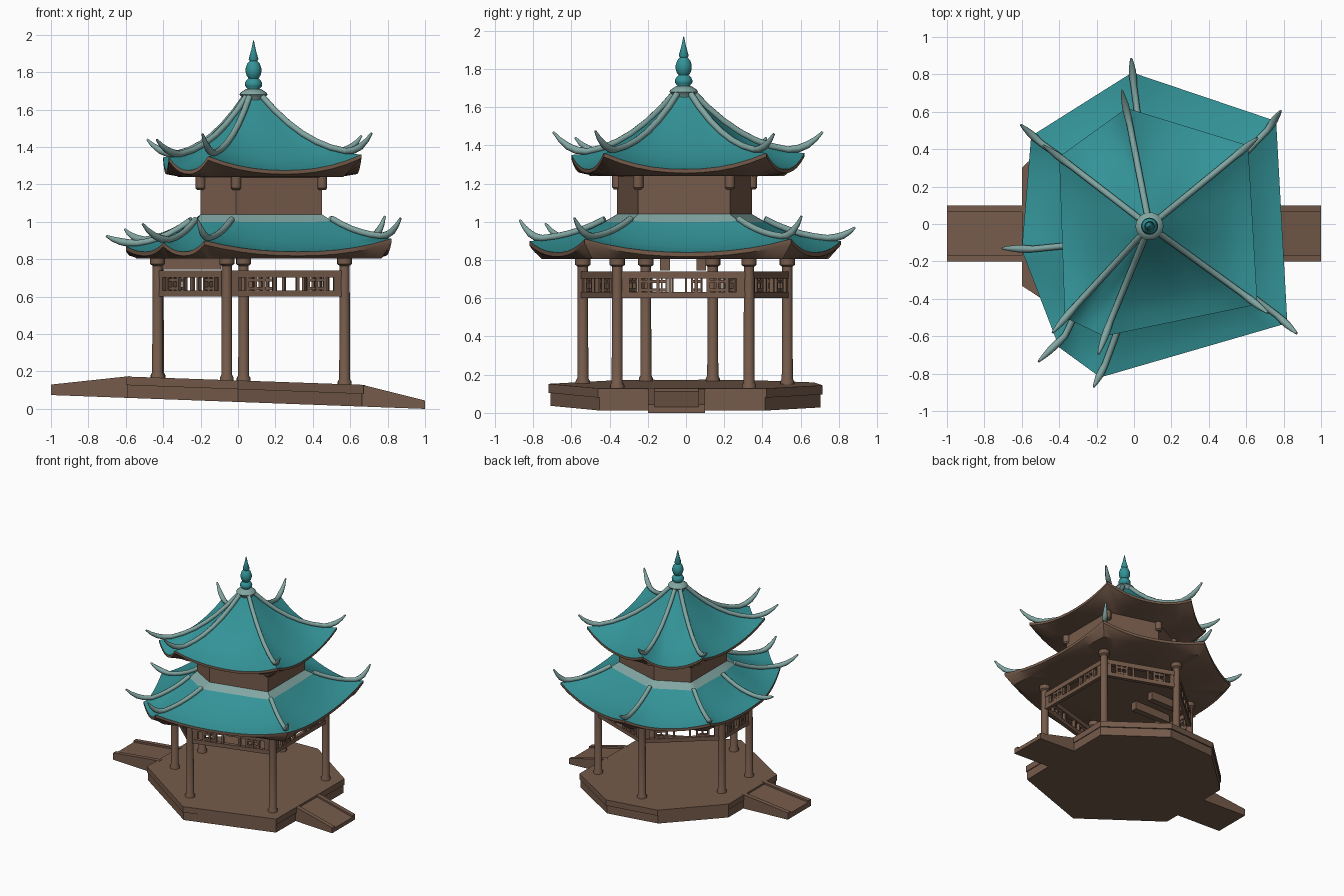
import bpy, bmesh, math
from mathutils import Vector

if "Cube" in bpy.data.objects:
    bpy.data.objects.remove(bpy.data.objects["Cube"])


def material(name, rgb):
    m = bpy.data.materials.new(name)
    m.diffuse_color = (*rgb, 1)
    m.use_nodes = True
    m.node_tree.nodes["Principled BSDF"].inputs["Base Color"].default_value = m.diffuse_color
    return m


TEAL = material("teal_tile", (0.033, 0.29, 0.31))
PALE = material("pale_ridge", (0.22, 0.38, 0.36))
BROWN = material("brown_wood", (0.18, 0.105, 0.07))


def finish(bm, name, mats, angle=35):
    bmesh.ops.recalc_face_normals(bm, faces=bm.faces)
    me = bpy.data.meshes.new(name)
    bm.to_mesh(me)
    bm.free()
    for m in mats:
        me.materials.append(m)
    ob = bpy.data.objects.new(name, me)
    bpy.context.collection.objects.link(ob)
    bpy.ops.object.select_all(action='DESELECT')
    ob.select_set(True)
    bpy.context.view_layer.objects.active = ob
    bpy.ops.object.shade_smooth_by_angle(angle=math.radians(angle))
    return ob


def add_prism(bm, pts, bottom, top):
    """Closed prism; bottom and top are heights as functions of x."""
    lo = [bm.verts.new((x, y, bottom(x))) for x, y in pts]
    hi = [bm.verts.new((x, y, top(x))) for x, y in pts]
    n = len(pts)
    bm.faces.new(lo[::-1])
    bm.faces.new(hi)
    for i in range(n):
        bm.faces.new((lo[i], lo[(i + 1) % n], hi[(i + 1) % n], hi[i]))


def add_bar(bm, a, b, u0, u1, z0, z1, th):
    """Bar on the line a-b between fractions u0 and u1."""
    a, b = Vector(a), Vector(b)
    d = (b - a).normalized()
    n = Vector((-d.y, d.x)) * th / 2
    p, q = a.lerp(b, u0), a.lerp(b, u1)
    add_prism(bm, [p - n, q - n, q + n, p + n], lambda x: z0, lambda x: z1)


def add_lathe(bm, cx, cy, profile, n=16):
    rings = [[bm.verts.new((cx + r * math.cos(2 * math.pi * i / n),
                            cy + r * math.sin(2 * math.pi * i / n), z)) for i in range(n)]
             for r, z in profile]
    for A, B in zip(rings, rings[1:]):
        for i in range(n):
            bm.faces.new((A[i], A[(i + 1) % n], B[(i + 1) % n], B[i]))
    bm.faces.new(rings[0][::-1])
    bm.faces.new(rings[-1])


def tube(name, pts, radii, mat):
    cu = bpy.data.curves.new(name, 'CURVE')
    cu.dimensions = '3D'
    cu.bevel_depth = 1
    cu.bevel_resolution = 2
    cu.use_fill_caps = True
    sp = cu.splines.new('POLY')
    sp.points.add(len(pts) - 1)
    for p, co, r in zip(sp.points, pts, radii):
        p.co = (*co, 1)
        p.radius = r
    cu.materials.append(mat)
    ob = bpy.data.objects.new(name, cu)
    bpy.context.collection.objects.link(ob)
    bpy.ops.object.select_all(action='DESELECT')
    ob.select_set(True)
    bpy.context.view_layer.objects.active = ob
    bpy.ops.object.convert(target='MESH')
    bpy.ops.object.shade_smooth_by_angle(angle=math.radians(50))


def roof(name, inner, outer, tips, ztop, zmid, zcor, drop, soffit, pale_rows):
    """Curved roof: slope, fascia and soffit from rings, then the corner ridges."""
    n, seg = len(outer), 10
    inner, outer = [Vector(p) for p in inner], [Vector(p) for p in outer]

    def point(i, s, t):
        j = (i + 1) % n
        k = abs(2 * s - 1) ** 2.2
        p = inner[i].lerp(inner[j], s).lerp(outer[i].lerp(outer[j], s), t)
        ze = zmid + (zcor[i] * (1 - s) + zcor[j] * s - zmid) * k
        f = 1 - (1 - t) ** (1.5 + 0.6 * k)
        return Vector((p.x, p.y, ztop - (ztop - ze) * f))

    bm = bmesh.new()
    ts = [0, .14, .28, .42, .56, .7, .85, 1]
    cells = [(i, s / seg) for i in range(n) for s in range(seg)]
    rows = [[point(i, s, t) for i, s in cells] for t in ts]
    rows.append([p - Vector((0, 0, drop)) for p in rows[-1]])
    for t, z in soffit:
        rows.append([Vector((*point(i, s, t).xy, z)) for i, s in cells])
    V = [[bm.verts.new(p) for p in r] for r in rows]
    m = len(cells)
    for r in range(len(V) - 1):
        for c in range(m):
            f = bm.faces.new((V[r][c], V[r + 1][c], V[r + 1][(c + 1) % m], V[r][(c + 1) % m]))
            f.material_index = 1 if r < pale_rows else 0 if r < len(ts) - 1 else 2
    finish(bm, name, [TEAL, PALE, BROWN], 40)
    # corner ridges with upturned tips
    for i, tip in enumerate(tips):
        pts = [point(i, 0, t) + Vector((0, 0, .012)) for t in ts[pale_rows:-1]]
        e, tip = pts[-1], Vector(tip)
        rise = tip.z - e.z
        for u, v in ((.3, .06), (.55, .25), (.8, .6), (1, 1)):
            q = e.lerp(tip, u)
            pts.append(Vector((q.x, q.y, e.z + rise * v)))
        tube(f"{name}_ridge_{i + 1}", pts, [.017] * (len(pts) - 4) + [.02, .019, .013, .006], PALE)


C = (0.083, -0.012)

# stone platform: two tilted slabs on one outline
outline = [(.68, .42), (.23, .715), (-.21, .67), (-.6, .3), (-.6, -.33), (0, -.72), (.67, -.46)]
bm = bmesh.new()
add_prism(bm, outline, lambda x: .115 - .037 * x, lambda x: .162 - .035 * x)
add_prism(bm, [(x * .99, y * .985) for x, y in outline],
          lambda x: .047 - .037 * x, lambda x: .12 - .037 * x)
finish(bm, "platform", [BROWN])

# entrance ramps with low curbs
for side, x0, x1, zt0, zt1 in (("left", -1, -.58, .14, .185), ("right", 1, .66, .055, .14)):
    slope = (zt1 - zt0) / (x1 - x0)
    bm = bmesh.new()
    for y0, y1, up in ((-.2, -.165, 0), (-.165, .065, -.014), (.065, .1, 0)):
        add_prism(bm, [(x0, y0), (x1, y0), (x1, y1), (x0, y1)], lambda x: .047 - .037 * x,
                  lambda x, up=up: zt0 + (x - x0) * slope + up)
    finish(bm, f"{side}_ramp", [BROWN])

# columns with foot and capital
columns = [(.57, .33), (.03, .53), (-.425, .14), (-.43, -.21), (-.06, -.54), (.57, -.36)]
for i, (x, y) in enumerate(columns):
    bm = bmesh.new()
    z = .155 - .035 * x
    add_lathe(bm, x, y, [(.037, z - .03), (.037, z + .02), (.029, z + .035), (.027, .775),
                         (.04, .785), (.04, .825)])
    finish(bm, f"column_{i + 1}", [BROWN])

# lattice friezes between the columns
for i in range(6):
    a, b = columns[i], columns[(i + 1) % 6]
    bm = bmesh.new()
    add_bar(bm, a, b, .03, .97, .61, .642, .03)
    add_bar(bm, a, b, .03, .97, .712, .75, .03)
    for u, w in ((.06, .07), (.17, .025), (.24, .02), (.31, .025), (.40, .025), (.60, .025),
                 (.69, .025), (.76, .02), (.83, .025), (.94, .07)):
        add_bar(bm, a, b, u - w / 2, u + w / 2, .63, .72, .024)
    for u0, u1 in ((.17, .31), (.69, .83)):
        for z in (.654, .698):
            add_bar(bm, a, b, u0, u1, z - .008, z + .008, .022)
    finish(bm, f"frieze_{i + 1}", [BROWN])

# two short beams under the ceiling
bm = bmesh.new()
for y in (-.11, .08):
    add_bar(bm, (-.42, y), (-.09, y), 0, 1, .755, .825, .05)
finish(bm, "ceiling_beams", [BROWN])

# upper storey wall and hanging posts
body = [(.45, .23), (.05, .345), (-.2, .22), (-.2, -.25), (-.01, -.36), (.45, -.25)]
bm = bmesh.new()
add_prism(bm, body, lambda x: .82, lambda x: 1.25)
finish(bm, "upper_wall", [BROWN])
for i, (x, y) in enumerate(body):
    bm = bmesh.new()
    add_lathe(bm, x, y, [(.018, 1.18), (.027, 1.19), (.027, 1.25)], 12)
    finish(bm, f"hanging_post_{i + 1}", [BROWN])

# lower roof, seven corners
roof("lower_roof", body[:3] + [(-.2, -.1)] + body[3:],
     [(.76, .55), (-.01, .81), (-.55, .47), (-.60, -.14), (-.40, -.66), (-.18, -.82), (.82, -.53)],
     [(.785, .605, 1.04), (-.015, .885, .98), (-.605, .53, .97), (-.705, -.13, .935),
      (-.51, -.735, 1.0), (-.215, -.87, 1.02), (.87, -.585, 1.03)],
     1.05, .85, [.92, .91, .90, .88, .90, .91, .92], .022, [(.86, .815), (0, .82)], 1)

# upper roof, six corners
eave = [(.61, .42), (-.04, .62), (-.40, .36), (-.37, -.50), (-.16, -.60), (.66, -.43)]
crown = [Vector(C) + (Vector(p) - Vector(C)).normalized() * .045 for p in eave]
roof("upper_roof", crown, eave,
     [(.66, .46, 1.47), (-.065, .715, 1.48), (-.485, .42, 1.45), (-.435, -.58, 1.45),
      (-.19, -.695, 1.48), (.715, -.475, 1.485)],
     1.68, 1.285, [1.37, 1.37, 1.355, 1.355, 1.36, 1.37], .02, [(.82, 1.25), (.1, 1.245)], 0)

# finial on the crown
bm = bmesh.new()
add_lathe(bm, *C, [(.05, 1.65), (.055, 1.67), (.075, 1.69), (.07, 1.70), (.04, 1.72)], 20)
finish(bm, "finial_collar", [PALE], 60)
bm = bmesh.new()
add_lathe(bm, *C, [(.035, 1.70), (.03, 1.72), (.044, 1.735), (.046, 1.75), (.038, 1.767), (.026, 1.777),
                   (.036, 1.79), (.042, 1.81), (.042, 1.83), (.034, 1.855), (.02, 1.87), (.026, 1.88),
                   (.012, 1.93), (.002, 1.98)], 20)
finish(bm, "finial", [TEAL], 60)

# rest the whole model on the ground
bpy.context.view_layer.update()
low = min((o.matrix_world @ v.co).z for o in bpy.data.objects for v in o.data.vertices)
for o in bpy.data.objects:
    o.location.z -= low
